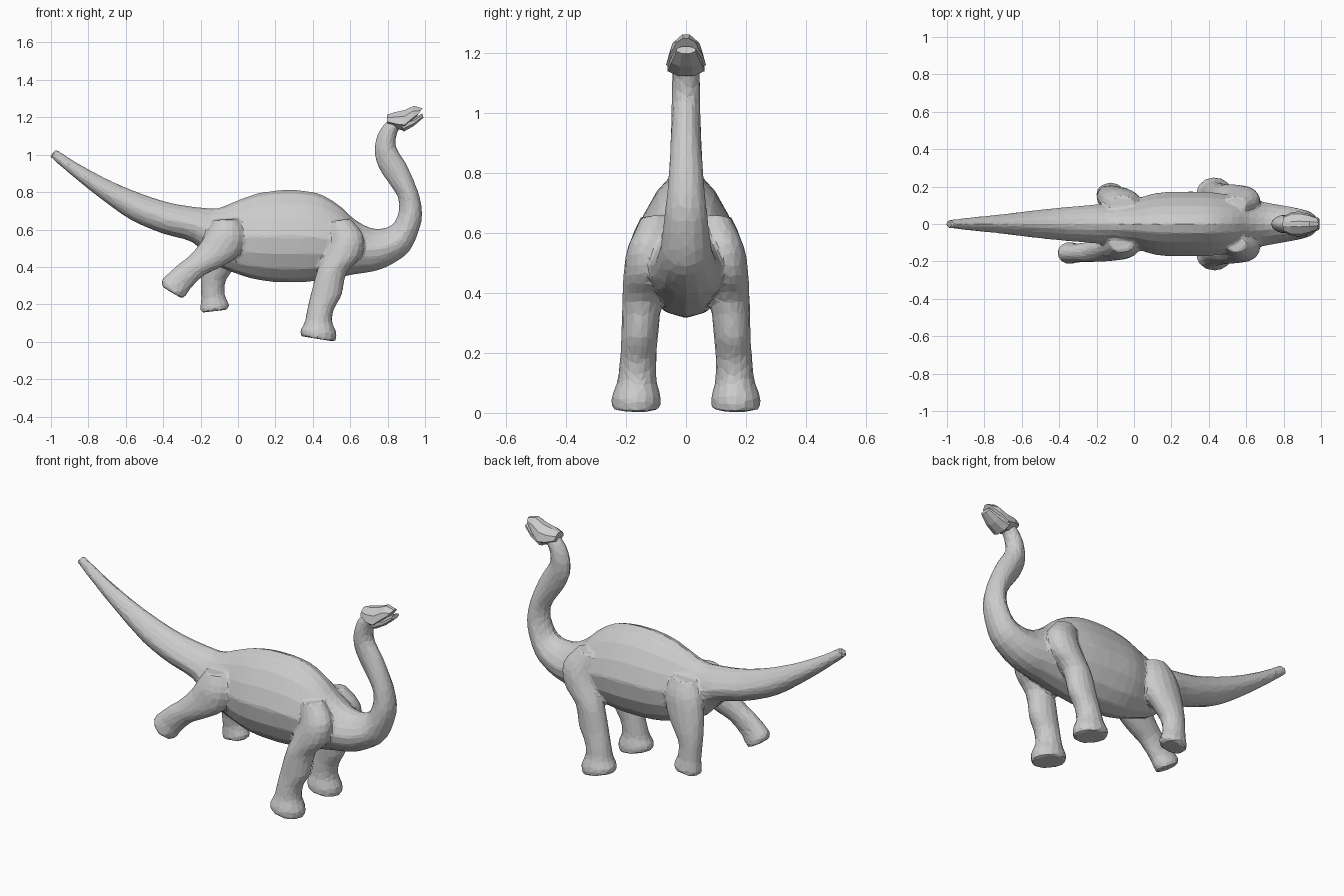
import bpy, bmesh, math
from mathutils import Vector


def spline(rows, steps):
    """Catmull-Rom interpolation of section rows."""
    out = []
    for i in range(len(rows) - 1):
        p = [rows[max(0, min(len(rows) - 1, i + k))] for k in (-1, 0, 1, 2)]
        for s in range(steps):
            t = s / steps
            out.append([0.5 * (2 * b + (c - a) * t + (2 * a - 5 * b + 4 * c - d) * t * t
                               + (3 * b - a - 3 * c + d) * t ** 3) for a, b, c, d in zip(*p)])
    return out + [list(rows[-1])]


def loft(bm, rows, sides=16, egg=0.0, steps=3, mirror=1, turn=0.0):
    """Skin sections (x1, z1, x2, z2, y, half width); egg narrows the first edge."""
    rings = []
    for x1, z1, x2, z2, y, w in spline(rows, steps):
        mid = Vector(((x1 + x2) / 2, y * mirror, (z1 + z2) / 2))
        up = Vector(((x1 - x2) / 2, 0, (z1 - z2) / 2))
        ring = []
        for k in range(sides):
            a = 2 * math.pi * (k + turn) / sides
            s = math.sin(a)
            side = w * math.cos(a) * (1 - egg * max(s, 0))
            ring.append(bm.verts.new(mid + up * s + Vector((0, side, 0))))
        rings.append(ring)
    for r, q in zip(rings, rings[1:]):
        for k in range(sides):
            j = (k + 1) % sides
            bm.faces.new((r[k], r[j], q[j], q[k]))
    bm.faces.new(rings[0])
    bm.faces.new(rings[-1])


def finish(name, bm):
    bmesh.ops.recalc_face_normals(bm, faces=bm.faces)
    me = bpy.data.meshes.new(name)
    bm.to_mesh(me)
    bm.free()
    ob = bpy.data.objects.new(name, me)
    bpy.context.collection.objects.link(ob)
    return ob


# tail, torso and neck: back edge, belly edge, half width
trunk = [
    (-.972, 1.03, -1.008, .99, .022), (-.85, .95, -.89, .89, .036),
    (-.68, .86, -.74, .77, .052), (-.50, .785, -.57, .65, .073),
    (-.35, .74, -.40, .578, .09), (-.20, .717, -.24, .53, .103),
    (-.10, .717, -.13, .42, .115), (0, .757, -.01, .365, .13),
    (.12, .797, .12, .328, .166), (.27, .812, .27, .316, .174),
    (.42, .796, .40, .323, .17), (.53, .738, .53, .343, .153),
    (.62, .657, .64, .363, .132), (.70, .612, .73, .378, .114),
    (.77, .605, .82, .413, .10), (.83, .63, .92, .49, .085),
    (.86, .70, .98, .64, .071), (.855, .77, .977, .75, .061),
    (.82, .83, .945, .85, .056), (.77, .90, .90, .95, .051),
    (.735, .98, .85, 1.03, .049), (.733, 1.06, .843, 1.075, .049),
    (.76, 1.135, .853, 1.12, .047), (.81, 1.195, .872, 1.15, .045)]

front_leg = [
    (.60, .66, .48, .64, .10, .05), (.67, .57, .49, .53, .125, .07),
    (.66, .46, .455, .45, .137, .072), (.58, .37, .42, .37, .147, .066),
    (.555, .25, .385, .24, .155, .061), (.515, .18, .37, .17, .16, .061),
    (.503, .11, .355, .10, .163, .066), (.527, .045, .333, .06, .166, .082),
    (.52, .0, .338, .03, .166, .081)]

hip = [(0, .66, -.13, .65, .10, .05), (.037, .57, -.17, .58, .115, .07)]

raised_leg = hip + [
    (0, .46, -.20, .53, .125, .07), (-.10, .395, -.26, .46, .14, .062),
    (-.18, .355, -.31, .42, .15, .054), (-.25, .288, -.37, .37, .155, .051),
    (-.275, .25, -.41, .325, .155, .059), (-.298, .23, -.40, .29, .155, .057)]

hind_leg = hip + [
    (.02, .46, -.19, .50, .127, .071), (-.03, .38, -.20, .40, .14, .065),
    (-.068, .32, -.20, .32, .15, .056), (-.07, .25, -.197, .23, .158, .053),
    (-.048, .20, -.202, .178, .16, .061), (-.055, .172, -.195, .155, .16, .059)]

bm = bmesh.new()
loft(bm, [(a, b, c, d, 0, w) for a, b, c, d, w in trunk], egg=.3)
loft(bm, front_leg)
loft(bm, front_leg, mirror=-1)
loft(bm, raised_leg, mirror=-1)
loft(bm, hind_leg)
body = finish("body_and_legs", bm)

# fuse the limbs into the trunk and reduce to flat facets
fuse = body.modifiers.new("fuse", 'REMESH')
fuse.mode = 'VOXEL'
fuse.voxel_size = .01
soft = body.modifiers.new("soften", 'SMOOTH')
soft.factor = .5
soft.iterations = 4
facet = body.modifiers.new("facet", 'DECIMATE')
facet.ratio = .06

# head: skull and lower jaw
skull = [
    (.795, 1.215, .80, 1.16, 0, .045), (.835, 1.23, .85, 1.135, 0, .07),
    (.89, 1.243, .89, 1.122, 0, .072), (.94, 1.265, .925, 1.16, 0, .06),
    (.988, 1.25, .955, 1.205, 0, .042)]
jaw = [
    (.87, 1.18, .885, 1.12, 0, .066), (.945, 1.20, .94, 1.152, 0, .053),
    (.985, 1.222, .992, 1.197, 0, .034)]
bm = bmesh.new()
loft(bm, skull, sides=8, egg=.5, steps=1, turn=.5)
loft(bm, jaw, sides=8, steps=1, turn=.5)
finish("head", bm)
